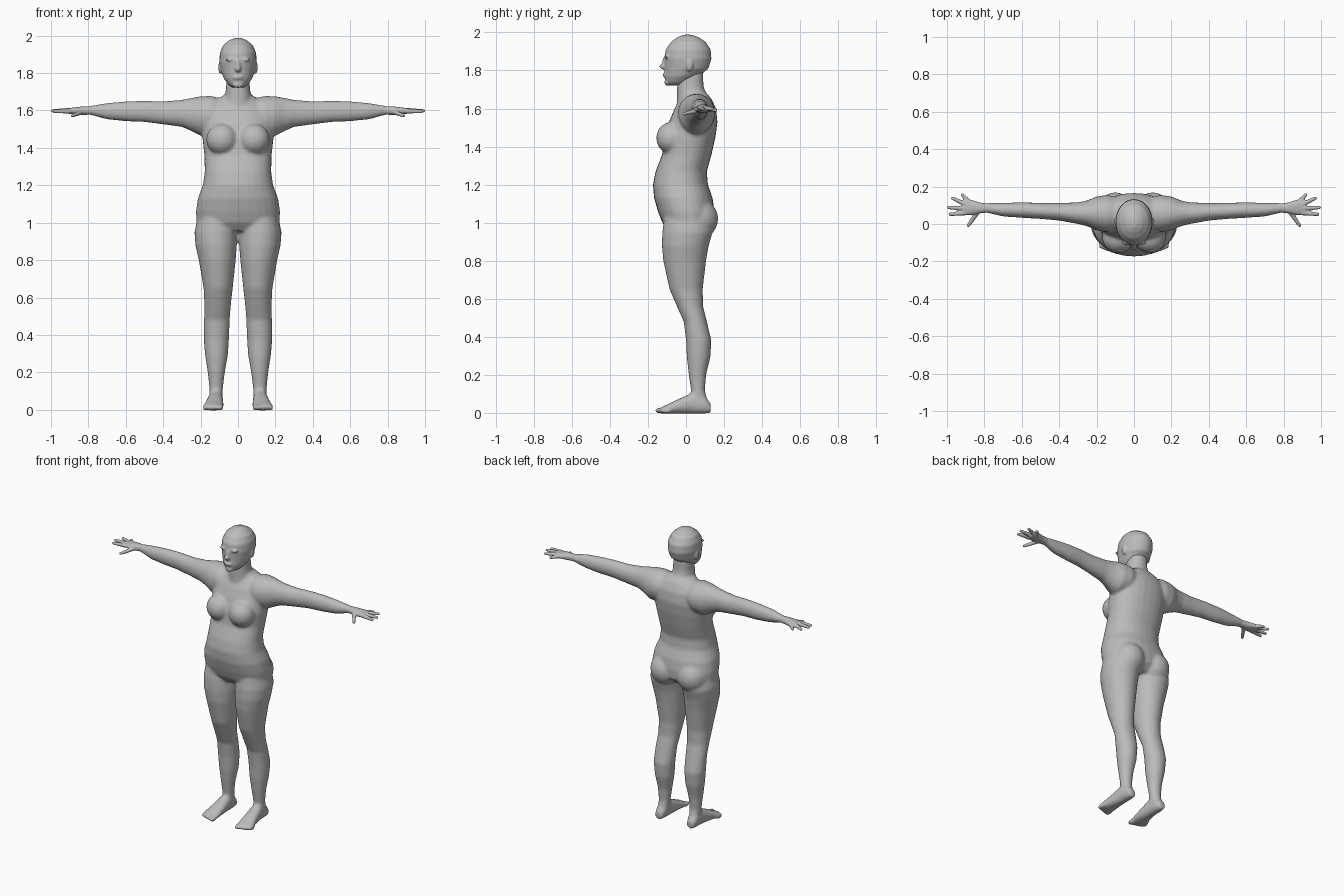
import bpy
import bmesh
from math import sin, cos, tau, copysign
from mathutils import Matrix, Vector

default_cube = bpy.data.objects.get("Cube")
if default_cube:
    bpy.data.objects.remove(default_cube, do_unlink=True)

skin = bpy.data.materials.new("matte grey")
skin.use_nodes = True
grey = (0.5, 0.5, 0.5, 1)
skin.diffuse_color = grey
skin.node_tree.nodes["Principled BSDF"].inputs["Base Color"].default_value = grey

# Order of (along, first, second) axes for lofts running along x, y or z
AXES = {"x": (0, 2, 1), "y": (1, 0, 2), "z": (2, 0, 1)}


def loft(bm, axis, rows, side=1, power=0.9, sides=28):
    """Skin rounded sections given as (position, first min, max, second min, max)."""
    along, first, second = AXES[axis]
    rings = []
    for position, low_a, high_a, low_b, high_b in rows:
        ring = []
        for step in range(sides):
            c, s = cos(tau * step / sides), sin(tau * step / sides)
            point = Vector()
            point[along] = position
            point[first] = (low_a + high_a + (high_a - low_a) * copysign(abs(c) ** power, c)) / 2
            point[second] = (low_b + high_b + (high_b - low_b) * copysign(abs(s) ** power, s)) / 2
            point.x *= side
            ring.append(bm.verts.new(point))
        rings.append(ring)
    for lower, upper in zip(rings, rings[1:]):
        for i in range(sides):
            j = (i + 1) % sides
            bm.faces.new((lower[i], lower[j], upper[j], upper[i]))
    bm.faces.new(rings[0])
    bm.faces.new(rings[-1])


def blob(bm, centre, radii, side=1):
    """Add an ellipsoid."""
    place = Matrix.Translation((centre[0] * side, centre[1], centre[2]))
    bmesh.ops.create_uvsphere(bm, u_segments=20, v_segments=12, radius=1,
                              matrix=place @ Matrix.Diagonal((*radii, 1)))


def digit(bm, start, end, thick, thin, side):
    """Add a tapered finger with a rounded tip."""
    start, end = Vector(start), Vector(end)
    start.x *= side
    end.x *= side
    direction = end - start
    turn = direction.to_track_quat("Z", "Y").to_matrix().to_4x4()
    place = Matrix.Translation((start + end) / 2) @ turn
    bmesh.ops.create_cone(bm, cap_ends=True, segments=12, radius1=thick, radius2=thin,
                          depth=direction.length, matrix=place)
    bmesh.ops.create_icosphere(bm, subdivisions=2, radius=thin, matrix=Matrix.Translation(end))


def finish(name, bm, voxel, rounds):
    """Fuse the overlapping shapes into one smooth skin."""
    bmesh.ops.recalc_face_normals(bm, faces=bm.faces[:])
    mesh = bpy.data.meshes.new(name)
    bm.to_mesh(mesh)
    bm.free()
    mesh.materials.append(skin)
    mesh.shade_smooth()
    obj = bpy.data.objects.new(name, mesh)
    bpy.context.collection.objects.link(obj)
    fuse = obj.modifiers.new("fuse", "REMESH")
    fuse.mode = "VOXEL"
    fuse.voxel_size = voxel
    fuse.use_smooth_shade = True
    blend = obj.modifiers.new("blend", "SMOOTH")
    blend.factor = 0.5
    blend.iterations = rounds
    return obj


def upright(rows):
    """Turn (height, half width, front, back) into symmetric loft rows."""
    return [(z, -half, half, front, back) for z, half, front, back in rows]


# Torso from crotch to collar
body = bmesh.new()
loft(body, "z", upright([
    (.955, .15, -.09, .10),
    (1.0, .222, -.125, .145),
    (1.06, .225, -.148, .15),
    (1.13, .215, -.168, .14),
    (1.2, .188, -.174, .115),
    (1.27, .178, -.16, .11),
    (1.36, .18, -.125, .135),
    (1.45, .19, -.115, .155),
    (1.53, .19, -.09, .166),
    (1.6, .17, -.06, .158),
    (1.65, .125, -.03, .135),
    (1.68, .08, -.02, .11),
]))

# Neck
loft(body, "z", upright([
    (1.6, .09, -.05, .13),
    (1.66, .072, -.047, .11),
    (1.72, .064, -.047, .092),
    (1.8, .06, -.04, .09),
]))

for side in (1, -1):
    # Chest and seat fullness
    blob(body, (.085, -.075, 1.445), (.085, .082, .085), side)
    blob(body, (.1, .055, 1.02), (.105, .115, .11), side)

    # Leg
    loft(body, "z", [
        (1.06, .02, .21, -.11, .13),
        (.95, .004, .233, -.125, .14),
        (.88, .006, .228, -.127, .12),
        (.8, .012, .21, -.12, .106),
        (.65, .028, .184, -.087, .088),
        (.56, .038, .18, -.048, .09),
        (.48, .044, .182, -.012, .11),
        (.38, .048, .184, 0, .134),
        (.29, .054, .176, .004, .128),
        (.2, .07, .162, .014, .106),
        (.12, .08, .154, .026, .1),
        (.03, .084, .152, .02, .12),
    ], side, power=1)

    # Foot and toes
    loft(body, "y", [
        (.13, .095, .145, 0, .05),
        (.1, .085, .154, -.004, .09),
        (.03, .08, .16, -.004, .105),
        (-.03, .078, .17, -.004, .078),
        (-.09, .076, .184, -.004, .048),
        (-.13, .08, .184, -.004, .03),
    ], side)
    for toe in range(5):
        blob(body, (.093 + .021 * toe, -.132 + .007 * toe, .012),
             (.016 - .001 * toe, .034, .016), side)

    # Arm from inside the shoulder to the wrist
    loft(body, "x", [
        (.08, 1.5, 1.66, -.03, .14),
        (.14, 1.47, 1.678, -.045, .155),
        (.2, 1.465, 1.676, -.035, .148),
        (.25, 1.49, 1.667, -.012, .126),
        (.3, 1.512, 1.657, 0, .116),
        (.4, 1.525, 1.649, .018, .112),
        (.5, 1.538, 1.652, .027, .113),
        (.6, 1.542, 1.649, .033, .116),
        (.7, 1.552, 1.64, .04, .113),
        (.78, 1.574, 1.626, .058, .112),
        (.83, 1.582, 1.618, .062, .11),
    ], side, power=1)

finish("body", body, voxel=.008, rounds=10)

# Head with jaw, brow, nose, lips and ears
head = bmesh.new()
loft(head, "z", upright([
    (1.722, .03, -.09, 0),
    (1.738, .052, -.108, .03),
    (1.77, .076, -.113, .07),
    (1.81, .091, -.112, .118),
    (1.86, .1, -.114, .134),
    (1.91, .097, -.107, .13),
    (1.95, .078, -.08, .104),
    (1.975, .048, -.045, .066),
    (1.988, .018, -.015, .03),
]), power=1)
blob(head, (0, -.1, 1.738), (.028, .014, .018))
blob(head, (0, -.112, 1.822), (.017, .028, .018))
blob(head, (0, -.11, 1.84), (.012, .016, .035))
blob(head, (0, -.108, 1.777), (.028, .014, .014))
for side in (1, -1):
    blob(head, (.035, -.1, 1.872), (.032, .013, .01), side)
    blob(head, (.094, .018, 1.83), (.012, .02, .034), side)
finish("head", head, voxel=.006, rounds=4)

# Hands with spread fingers and a dropped thumb
for name, side in (("left_hand", 1), ("right_hand", -1)):
    hand = bmesh.new()
    loft(hand, "x", [
        (.78, 1.578, 1.622, .062, .108),
        (.83, 1.576, 1.622, .056, .116),
        (.87, 1.578, 1.617, .048, .13),
        (.915, 1.584, 1.611, .048, .13),
    ], side)
    for start, end in (
        ((.9, .06, 1.597), (.983, .052, 1.595)),
        ((.9, .083, 1.6), (.992, .088, 1.598)),
        ((.9, .105, 1.6), (.97, .138, 1.598)),
        ((.88, .115, 1.597), (.918, .156, 1.592)),
        ((.835, .066, 1.592), (.885, -.008, 1.572)),
    ):
        digit(hand, start, end, .014, .009, side)
    finish(name, hand, voxel=.004, rounds=3)
